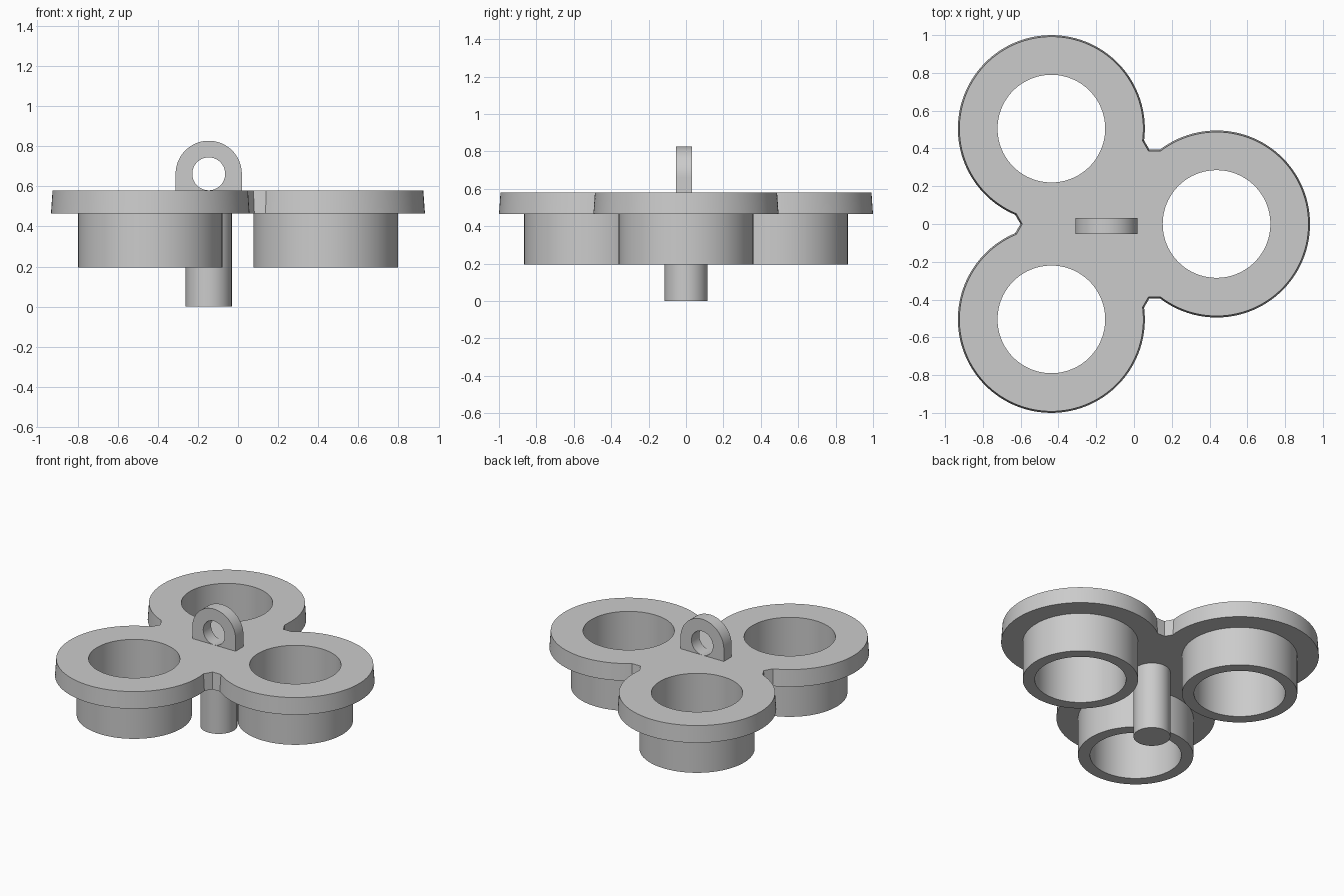
import bpy, bmesh, math

if "Cube" in bpy.data.objects:
    bpy.data.objects.remove(bpy.data.objects["Cube"])

CX, REACH = -0.146, 0.583         # hub centre and distance to each socket
TOP, UNDER, BOSS_Z = 0.58, 0.465, 0.195
HOLE_R, BOSS_R, STEM_R = 0.285, 0.36, 0.115
ARMS = [math.radians(a) for a in (0, 120, 240)]

grey = bpy.data.materials.new("grey plastic")
grey.diffuse_color = (0.6, 0.6, 0.6, 1)
grey.use_nodes = True
grey.node_tree.nodes["Principled BSDF"].inputs["Base Color"].default_value = grey.diffuse_color


def circle(x, y, r, n=96):
    return [(x + r * math.cos(2 * math.pi * i / n), y + r * math.sin(2 * math.pi * i / n)) for i in range(n)]


def ring(bm, points):
    """Closed loop of edges through 3D points."""
    vs = [bm.verts.new(p) for p in points]
    return vs, [bm.edges.new((vs[i], vs[(i + 1) % len(vs)])) for i in range(len(vs))]


def flat(bm, points, z):
    return ring(bm, [(x, y, z) for x, y in points])


def wall(bm, a, b):
    va, vb = a[0], b[0]
    n = len(va)
    for i in range(n):
        j = (i + 1) % n
        bm.faces.new((va[i], va[j], vb[j], vb[i]))


def cap(bm, loops):
    """Fill the area between an outline and its holes."""
    bmesh.ops.triangle_fill(bm, use_beauty=True, use_dissolve=False,
                            edges=[e for l in loops for e in l[1]])


def finish(bm, name):
    bmesh.ops.recalc_face_normals(bm, faces=bm.faces[:])
    me = bpy.data.meshes.new(name)
    bm.to_mesh(me)
    bm.free()
    ob = bpy.data.objects.new(name, me)
    bpy.context.collection.objects.link(ob)
    me.materials.append(grey)
    bpy.ops.object.select_all(action='DESELECT')
    ob.select_set(True)
    bpy.context.view_layer.objects.active = ob
    bpy.ops.object.shade_smooth_by_angle(angle=math.radians(25))
    return ob


def trefoil(r, h, n=80):
    """Three discs of radius r joined to the hub by arms of half width h."""
    pts = []
    end = math.pi - math.asin(h / r)
    for a in ARMS:
        local = [(REACH + r * math.cos(t), r * math.sin(t))
                 for t in (-end + 2 * end * i / n for i in range(n + 1))]
        k = h / math.sin(math.pi / 3)
        local.append((k * 0.5, h))          # inner corner between two arms
        c, s = math.cos(a), math.sin(a)
        pts += [(CX + u * c - v * s, u * s + v * c) for u, v in local]
    return pts


# Drafted three-lobed plate with the socket tubes hanging below
bm = bmesh.new()
top = flat(bm, trefoil(0.487, 0.386), TOP)
under = flat(bm, trefoil(0.495, 0.394), UNDER)
wall(bm, under, top)
top_holes, under_holes = [], []
for a in ARMS:
    x, y = CX + REACH * math.cos(a), REACH * math.sin(a)
    hole_top = flat(bm, circle(x, y, HOLE_R), TOP)
    hole_low = flat(bm, circle(x, y, HOLE_R), BOSS_Z)
    boss_low = flat(bm, circle(x, y, BOSS_R), BOSS_Z)
    boss_top = flat(bm, circle(x, y, BOSS_R), UNDER)
    wall(bm, hole_top, hole_low)
    wall(bm, hole_low, boss_low)
    wall(bm, boss_low, boss_top)
    top_holes.append(hole_top)
    under_holes.append(boss_top)
# Central stem grows out of the underside
stem_top = flat(bm, circle(CX, 0, STEM_R, 64), UNDER)
stem_low = flat(bm, circle(CX, 0, STEM_R, 64), 0)
wall(bm, stem_top, stem_low)
bm.faces.new(stem_low[0])
cap(bm, [top] + top_holes)
cap(bm, [under] + under_holes + [stem_top])
finish(bm, "socket_plate_with_stem")

# Upright hanging lug with a round eye
LUG_R, EYE_R, LUG_Z = 0.165, 0.083, 0.662
arch = [(CX + LUG_R * math.cos(math.pi * i / 48), LUG_Z + LUG_R * math.sin(math.pi * i / 48)) for i in range(49)]
arch += [(CX - LUG_R, TOP - 0.005), (CX + LUG_R, TOP - 0.005)]
eye = circle(CX, LUG_Z, EYE_R - 0.001, 64)
bm = bmesh.new()
sides = []
for y in (-0.053, 0.032):
    sides.append([ring(bm, [(x, y, z) for x, z in pts]) for pts in (arch, eye)])
    cap(bm, sides[-1])
for front, back in zip(*sides):
    wall(bm, front, back)
finish(bm, "hanging_lug")
